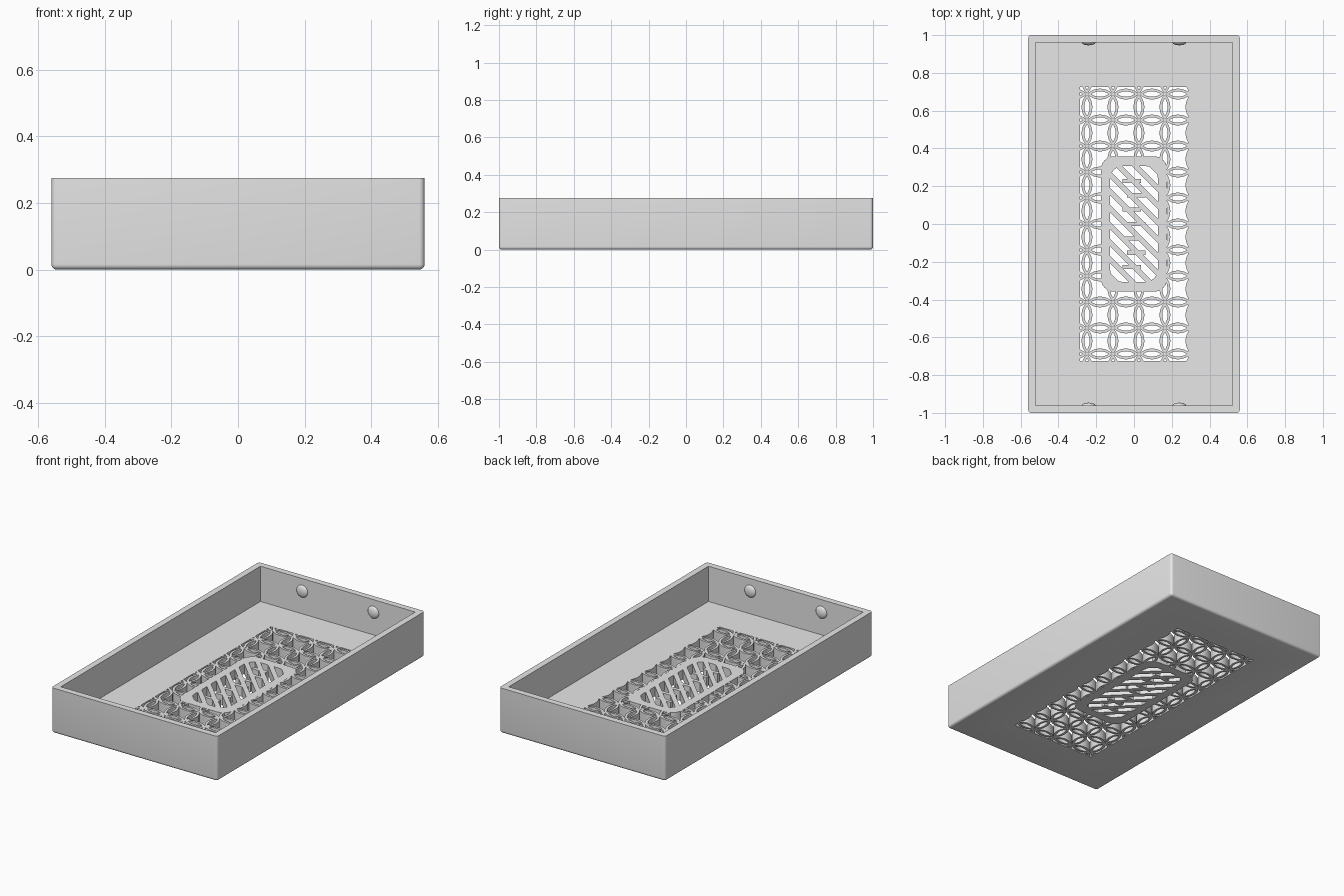
import bpy, bmesh
from math import asin, sin, cos, sqrt, pi, radians
from mathutils import Matrix, Vector

if "Cube" in bpy.data.objects:
    bpy.data.objects.remove(bpy.data.objects["Cube"], do_unlink=True)

HALF_X, HALF_Y, HEIGHT = 0.56, 1.0, 0.275
WALL, FLOOR = 0.038, 0.06
PITCH, R_OUT, R_IN = 0.1376, 0.0975, 0.083
NODE_X, NODE_Y = -0.249, 0.688

grey = bpy.data.materials.new("light_grey")
grey.use_nodes = True
grey.diffuse_color = (0.8, 0.8, 0.8, 1)
grey.node_tree.nodes["Principled BSDF"].inputs["Base Color"].default_value = grey.diffuse_color


def finish(name, bm):
    """Turn a bmesh into a named object."""
    bmesh.ops.recalc_face_normals(bm, faces=bm.faces)
    mesh = bpy.data.meshes.new(name)
    bm.to_mesh(mesh)
    bm.free()
    mesh.materials.append(grey)
    ob = bpy.data.objects.new(name, mesh)
    bpy.context.collection.objects.link(ob)
    return ob


def prisms(name, outlines, z0, z1):
    """Upright solids from closed outlines."""
    bm = bmesh.new()
    for pts in outlines:
        low = [bm.verts.new((x, y, z0)) for x, y in pts]
        high = [bm.verts.new((x, y, z1)) for x, y in pts]
        bm.faces.new(low[::-1])
        bm.faces.new(high)
        n = len(pts)
        for i in range(n):
            j = (i + 1) % n
            bm.faces.new((low[i], low[j], high[j], high[i]))
    return finish(name, bm)


def select(ob):
    bpy.ops.object.select_all(action='DESELECT')
    ob.select_set(True)
    bpy.context.view_layer.objects.active = ob


def combine(ob, tool, operation):
    """Apply a boolean and drop the tool."""
    tool.hide_render = True
    select(ob)
    mod = ob.modifiers.new("cut", 'BOOLEAN')
    mod.operation, mod.object, mod.solver = operation, tool, 'EXACT'
    bpy.ops.object.modifier_apply(modifier=mod.name)
    bpy.data.objects.remove(tool, do_unlink=True)


def rect(hx, hy, cx=0, cy=0):
    return [(cx - hx, cy - hy), (cx + hx, cy - hy), (cx + hx, cy + hy), (cx - hx, cy + hy)]


def rounded(hx, hy, r, steps=6):
    pts = []
    for k, (sx, sy) in enumerate(((1, 1), (-1, 1), (-1, -1), (1, -1))):
        for s in range(steps + 1):
            a = (k + s / steps) * pi / 2
            pts.append((sx * (hx - r) + r * cos(a), sy * (hy - r) + r * sin(a)))
    return pts


def star(cx, cy, steps=8):
    """Four-pointed opening between neighbouring circles."""
    tip = (PITCH - sqrt(2 * R_OUT ** 2 - PITCH ** 2)) / 2
    top = asin(tip / R_OUT)
    pts = []
    for k in range(4):
        turn = Matrix.Rotation(k * pi / 2, 2)
        for s in range(steps):
            a = top * (2 * s / steps - 1)
            p = turn @ Vector((PITCH - R_OUT * cos(a), R_OUT * sin(a)))
            pts.append((cx + p.x, cy + p.y))
    return pts


def petal(cx, cy, upright, steps=8):
    """Lens opening where two circles overlap."""
    top = asin(sqrt(R_IN ** 2 - PITCH ** 2 / 4) / R_IN)
    pts = []
    for side in (1, -1):
        for s in range(steps):
            a = top * (2 * s / steps - 1)
            u, v = side * (R_IN * cos(a) - PITCH / 2), side * R_IN * sin(a)
            pts.append((cx + u, cy + v) if upright else (cx - v, cy + u))
    return pts


# Tray shell: rounded outer block with a square-cornered hollow
bm = bmesh.new()
bmesh.ops.create_cube(bm, size=1, matrix=Matrix.Translation((0, 0, HEIGHT / 2))
                      @ Matrix.Diagonal((2 * HALF_X, 2 * HALF_Y, HEIGHT, 1)))
soft = [e for e in bm.edges if min(v.co.z for v in e.verts) < HEIGHT / 2]
bmesh.ops.bevel(bm, geom=soft, offset=0.016, segments=5, profile=0.5, affect='EDGES')
tray = finish("tray", bm)
combine(tray, prisms("hollow", [rect(HALF_X - WALL, HALF_Y - WALL)], FLOOR, 0.5), 'DIFFERENCE')

# Floor lattice of overlapping rings, kept clear of the centre plaque
holes = []
for i in range(-1, 4):
    for j in range(-1, 11):
        mx, my = NODE_X + (i + 0.5) * PITCH, NODE_Y - (j + 0.5) * PITCH
        holes.append(star(mx, my))
        if j >= 0:
            holes.append(petal(mx, NODE_Y - j * PITCH, False))
        if i >= 0:
            holes.append(petal(NODE_X + i * PITCH, my, True))
lattice = prisms("lattice_cutter", holes, -0.1, 0.15)
combine(lattice, prisms("lattice_area", [rect(0.286, 0.725)], -0.2, 0.2), 'INTERSECT')
combine(lattice, prisms("plaque_area", [rounded(0.176, 0.358, 0.07)], -0.3, 0.3), 'DIFFERENCE')
combine(tray, lattice, 'DIFFERENCE')

# Plaque window: diagonal slots broken by short plain ribs
STEP, SLOT, REACH = 0.09, 0.05, 0.2
slots = []
for k in range(-5, 6):
    y = k * STEP
    slots.append([(-REACH, y + REACH - SLOT / 2), (REACH, y - REACH - SLOT / 2),
                  (REACH, y - REACH + SLOT / 2), (-REACH, y + REACH + SLOT / 2)])
window = prisms("slot_cutter", slots, -0.1, 0.15)
combine(window, prisms("window_area", [rounded(0.127, 0.307, 0.07)], -0.2, 0.2), 'INTERSECT')
ribs = [rect(0.05, 0.011, 0.012 * (-1) ** k, 0.076 * k) for k in range(-3, 4)]
combine(window, prisms("rib_area", ribs, -0.3, 0.3), 'DIFFERENCE')
combine(tray, window, 'DIFFERENCE')
select(tray)
bpy.ops.object.shade_smooth_by_angle(angle=radians(30))

# Snap bumps on the inner end walls
for end, sy in (("front", -1), ("back", 1)):
    for side, sx in (("right", -1), ("left", 1)):
        bm = bmesh.new()
        bmesh.ops.create_uvsphere(bm, u_segments=24, v_segments=14, radius=1,
                                  matrix=Matrix.Translation((sx * 0.24, sy * (HALF_Y - WALL), 0.198))
                                  @ Matrix.Diagonal((0.037, 0.016, 0.037, 1)))
        bump = finish(f"{end}_{side}_bump", bm)
        select(bump)
        bpy.ops.object.shade_smooth_by_angle(angle=radians(30))
